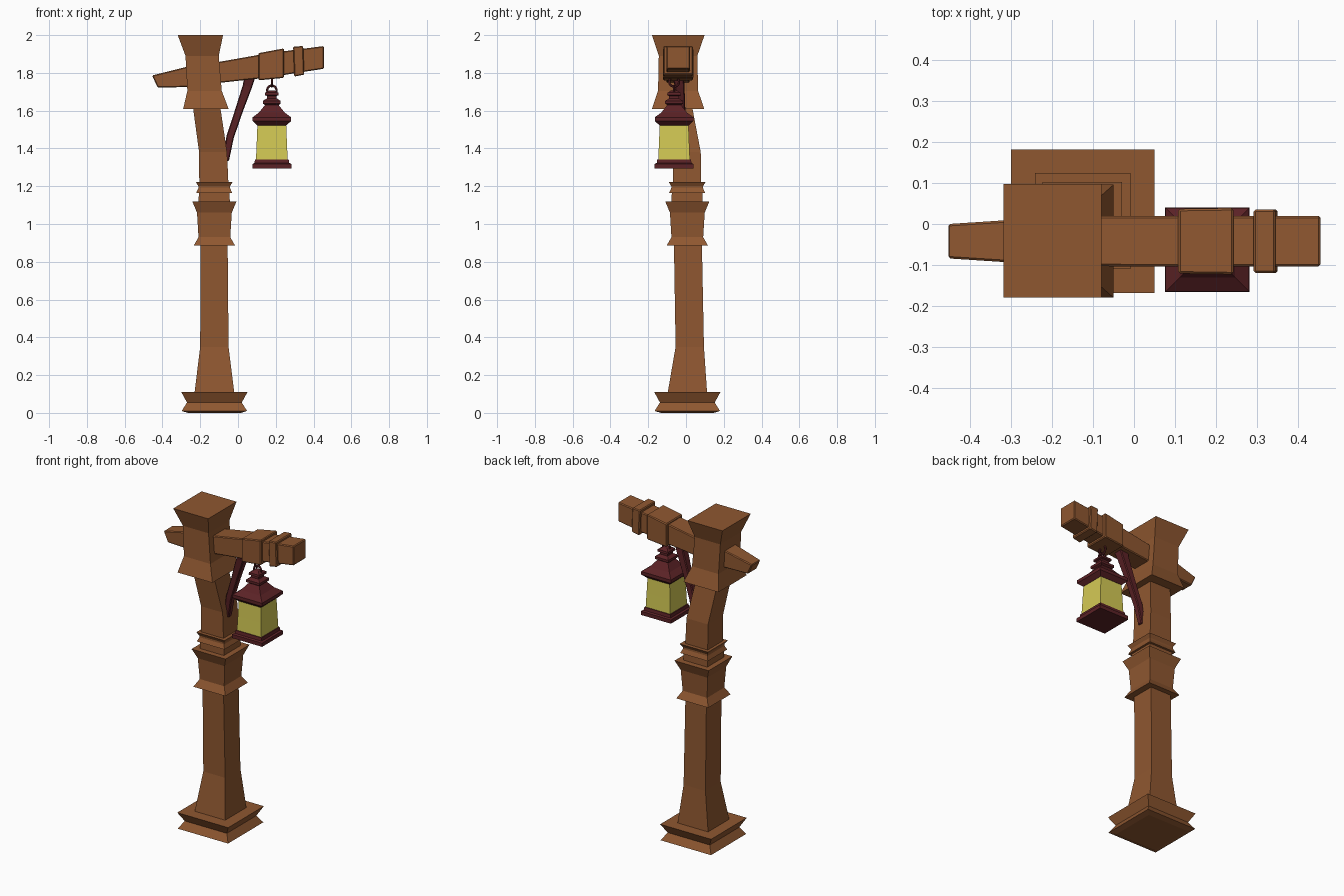
import bpy, bmesh, math
from mathutils import Vector

if "Cube" in bpy.data.objects:
    bpy.data.objects.remove(bpy.data.objects["Cube"])


def material(name, rgb):
    m = bpy.data.materials.new(name)
    m.diffuse_color = (*rgb, 1)
    m.use_nodes = True
    m.node_tree.nodes["Principled BSDF"].inputs["Base Color"].default_value = m.diffuse_color
    return m


WOOD = material("brown wood", (0.275, 0.096, 0.03))
IRON = material("dark red iron", (0.105, 0.016, 0.019))
GLASS = material("yellow glass", (0.66, 0.59, 0.09))


def loft(name, rings, mat, bevel=0):
    """Skin a list of four-point rings and cap both ends."""
    bm = bmesh.new()
    rows = [[bm.verts.new(p) for p in r] for r in rings]
    for a, b in zip(rows, rows[1:]):
        for i in range(4):
            j = (i + 1) % 4
            bm.faces.new((a[i], a[j], b[j], b[i]))
    bm.faces.new(rows[0][::-1])
    bm.faces.new(rows[-1])
    bmesh.ops.recalc_face_normals(bm, faces=bm.faces)
    me = bpy.data.meshes.new(name)
    bm.to_mesh(me)
    bm.free()
    me.materials.append(mat)
    ob = bpy.data.objects.new(name, me)
    bpy.context.collection.objects.link(ob)
    if bevel:
        mod = ob.modifiers.new("bevel", 'BEVEL')
        mod.width = bevel
        mod.segments = 1
    return ob


CORNERS = ((-1, -1), (1, -1), (1, 1), (-1, 1))


def upright(name, rows, mat, bevel=0):
    """Rows are (z, centre x, centre y, half x, half y)."""
    return loft(name, [[(cx + sx * hx, cy + sy * hy, z) for sx, sy in CORNERS]
                       for z, cx, cy, hx, hy in rows], mat, bevel)


def stack(name, cx, cy, rows, mat, bevel=0):
    """Square tower on one axis; rows are (z, half width)."""
    return upright(name, [(z, cx, cy, h, h) for z, h in rows], mat, bevel)


# Post and its mouldings
stack("post_base", -0.125, 0.007,
      [(0, 0.14), (0.01, 0.173), (0.055, 0.145), (0.11, 0.175)], WOOD)
upright("post_shaft", [
    (0.10, -0.125, 0.007, 0.106, 0.105),
    (0.35, -0.125, 0.02, 0.075, 0.075),
    (0.90, -0.127, 0.01, 0.072, 0.074),
    (1.22, -0.128, 0.005, 0.077, 0.075),
    (1.38, -0.132, 0.005, 0.074, 0.073),
    (1.66, -0.172, -0.045, 0.072, 0.07)], WOOD)
stack("lower_collar", -0.125, 0.007,
      [(0.885, 0.11), (0.93, 0.084), (1.06, 0.092), (1.12, 0.117)], WOOD)
stack("collar_neck", -0.126, 0.006, [(1.11, 0.083), (1.17, 0.081)], WOOD)
stack("upper_collar", -0.126, 0.006,
      [(1.165, 0.095), (1.19, 0.084), (1.20, 0.084), (1.222, 0.097)], WOOD)
upright("post_head", [
    (1.61, -0.17, -0.042, 0.12, 0.138),
    (1.705, -0.177, -0.042, 0.091, 0.106),
    (1.89, -0.19, -0.042, 0.088, 0.102),
    (2.00, -0.199, -0.041, 0.12, 0.139)], WOOD)


# Tilted cross beam with two bands
def beam(name, rows):
    """Rows are (x, half y, half z, lean of the section)."""
    return loft(name, [[(x - sz * lean, -0.042 + sy * hy, 1.817 + 0.143 * x + sz * hz)
                        for sy, sz in CORNERS] for x, hy, hz, lean in rows], WOOD, 0.005)


beam("beam", [(-0.44, 0.042, 0.032, 0.015), (-0.28, 0.053, 0.052, 0.005),
              (-0.09, 0.061, 0.056, 0), (0.15, 0.062, 0.064, 0),
              (0.455, 0.062, 0.06, 0)])
beam("wide_band", [(0.108, 0.079, 0.072, 0), (0.243, 0.081, 0.078, 0)])
beam("narrow_band", [(0.295, 0.078, 0.079, 0.003), (0.348, 0.078, 0.076, 0.003)])

# Curved brace under the beam
path = [(0.064, 1.79, 0.030), (0.050, 1.73, 0.025), (0.005, 1.60, 0.021),
        (-0.042, 1.46, 0.020), (-0.064, 1.335, 0.016)]
rings = []
for i, (x, z, h) in enumerate(path):
    a, b = path[max(i - 1, 0)], path[min(i + 1, len(path) - 1)]
    t = Vector((b[0] - a[0], 0, b[1] - a[1])).normalized()
    side = Vector((-t.z, 0, t.x))
    y = -0.042 + 0.035 * (i / 4)
    rings.append([Vector((x, y + sy * h, z)) + side * sx * h for sx, sy in CORNERS])
loft("brace", rings, IRON, 0.005)

# Lantern
LX, LY = 0.179, -0.063
stack("lantern_base", LX, LY,
      [(1.295, 0.103), (1.318, 0.103), (1.323, 0.092), (1.342, 0.089)], IRON)
stack("lantern_glass", LX, LY,
      [(1.335, 0.084), (1.43, 0.080), (1.53, 0.076)], GLASS)
stack("lantern_roof", LX, LY,
      [(1.522, 0.077), (1.545, 0.102), (1.565, 0.102), (1.59, 0.068),
       (1.63, 0.036), (1.637, 0.047), (1.652, 0.047), (1.665, 0.026),
       (1.678, 0.026), (1.682, 0.037), (1.695, 0.035), (1.708, 0.014)], IRON)


# Hanging rings, crossing at right angles
def ring(name, z, radius, thick, turn):
    bpy.ops.mesh.primitive_torus_add(
        major_radius=radius, minor_radius=thick, major_segments=14, minor_segments=6,
        location=(LX, LY, z), rotation=(math.pi / 2, 0, turn))
    ob = bpy.context.object
    ob.name = name
    ob.data.materials.append(IRON)
    bpy.ops.object.shade_smooth_by_angle()


ring("lantern_ring", 1.708, 0.025, 0.006, 0)
ring("beam_ring", 1.753, 0.026, 0.006, math.pi / 2)
